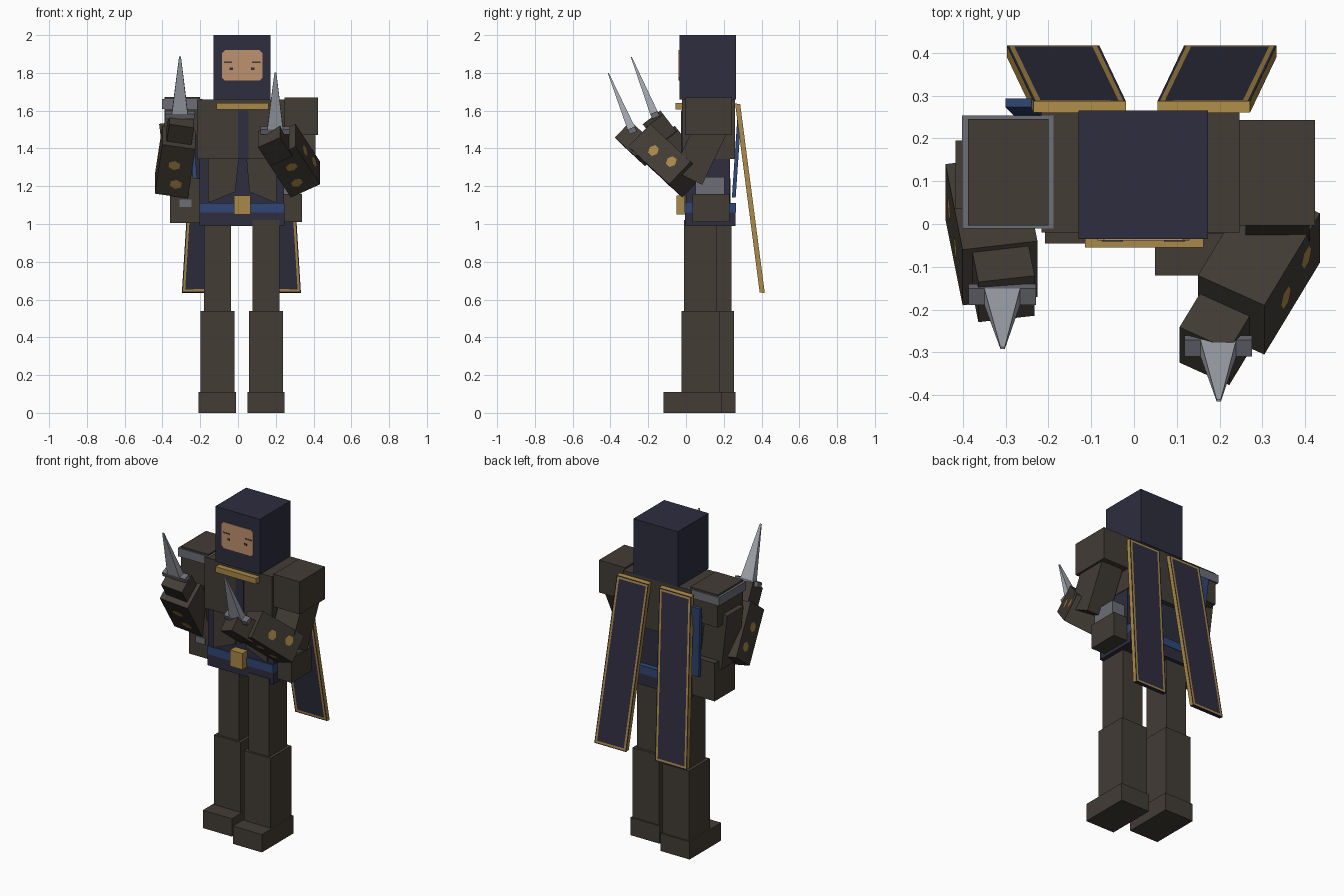
import bpy, bmesh, math
from mathutils import Vector, Matrix

if "Cube" in bpy.data.objects:
    bpy.data.objects.remove(bpy.data.objects["Cube"])


def material(name, r, g, b):
    m = bpy.data.materials.new(name)
    lin = [((c / 255 + 0.055) / 1.055) ** 2.4 for c in (r, g, b)]
    m.diffuse_color = (*lin, 1)
    m.use_nodes = True
    m.node_tree.nodes["Principled BSDF"].inputs["Base Color"].default_value = m.diffuse_color
    return m


BROWN = material("dark leather", 66, 60, 53)
NAVY = material("navy cloth", 46, 45, 62)
GOLD = material("gold trim", 168, 136, 72)
SKIN = material("skin", 190, 145, 110)
GREY = material("grey metal", 108, 110, 117)
STEEL = material("bright steel", 165, 170, 178)
BLUE = material("belt blue", 49, 70, 118)


def finish(name, bm, *mats):
    bmesh.ops.recalc_face_normals(bm, faces=bm.faces)
    me = bpy.data.meshes.new(name)
    bm.to_mesh(me)
    bm.free()
    for m in mats:
        me.materials.append(m)
    ob = bpy.data.objects.new(name, me)
    bpy.context.collection.objects.link(ob)
    return ob


def oriented_box(name, c, u, v, w, mat):
    """Box around centre c spanned by three full edge vectors."""
    bm = bmesh.new()
    M = Matrix((u, v, w)).transposed().to_4x4()
    M.translation = Vector(c)
    bmesh.ops.create_cube(bm, size=1, matrix=M)
    return finish(name, bm, mat)


def box(name, x0, x1, y0, y1, z0, z1, mat):
    return oriented_box(name, ((x0 + x1) / 2, (y0 + y1) / 2, (z0 + z1) / 2),
                        (x1 - x0, 0, 0), (0, y1 - y0, 0), (0, 0, z1 - z0), mat)


def front_plate(name, pts, y, depth, mat):
    """Outline in x and z, extruded backwards from y."""
    bm = bmesh.new()
    f = bm.faces.new([bm.verts.new((x, y, z)) for x, z in pts])
    r = bmesh.ops.extrude_face_region(bm, geom=[f])
    bmesh.ops.translate(bm, vec=(0, depth, 0),
                        verts=[v for v in r["geom"] if isinstance(v, bmesh.types.BMVert)])
    return finish(name, bm, mat)


# Legs: the one on +x stands a step forward
for side, x, y in (("left", -0.109, 0.0), ("right", 0.148, -0.075)):
    box(side + "_thigh", x - .07, x + .072, y + .065, y + .24, .53, 1.02, BROWN)
    box(side + "_shin", x - .09, x + .09, y + .052, y + .255, .10, .54, BROWN)
    box(side + "_foot", x - .099, x + .099, y - .045, y + .262, 0, .11, BROWN)

# Torso, belt and jacket
box("hips", -.205, .245, -.005, .262, .99, 1.06, NAVY)
box("belt", -.205, .245, -.008, .265, 1.06, 1.11, BLUE)
box("waist", -.203, .243, .0, .232, 1.11, 1.345, NAVY)
box("jacket", -.216, .246, -.02, .26, 1.345, 1.66, BROWN)
front_plate("left_jacket_flap", [(-.16, 1.11), (-.015, 1.17), (.005, 1.345), (-.16, 1.345)], -.008, .01, BROWN)
front_plate("right_jacket_flap", [(.205, 1.11), (.06, 1.17), (.045, 1.345), (.205, 1.345)], -.008, .01, BROWN)
box("chest_placket", 0, .055, -.026, -.018, 1.345, 1.60, NAVY)
box("collar_trim", -.115, .162, -.055, .02, 1.605, 1.64, GOLD)
box("buckle", -.02, .065, -.05, .0, 1.05, 1.15, GOLD)

# Hip pouches and small metal fittings
box("left_pouch", -.36, -.2, .035, .235, 1.005, 1.24, BROWN)
box("right_pouch", .2, .34, .035, .23, 1.01, 1.16, BROWN)
box("right_flask", .21, .33, .05, .205, 1.16, 1.25, GREY)
box("left_clasp", -.31, -.245, .028, .036, 1.09, 1.13, GREY)
oriented_box("blue_sash", (-.255, .268, 1.36), (.06, 0, 0), (0, .02, 0), (-.03, .03, .44), BLUE)

# Hooded head with face opening
box("hood", -.13, .173, -.035, .265, 1.66, 2.0, NAVY)
front_plate("face", [(-.07, 1.76), (.115, 1.76), (.13, 1.775), (.13, 1.905), (.115, 1.92),
                     (-.07, 1.92), (-.085, 1.905), (-.085, 1.775)], -.039, .005, SKIN)
for side, x in (("left", -.035), ("right", .079)):
    s = -1 if x < 0 else 1
    box(side + "_brow", x - .022 + s * .018, x + .022 + s * .018, -.041, -.038, 1.853, 1.86, BROWN)
    box(side + "_eye", x - .009, x + .009, -.041, -.038, 1.816, 1.828, NAVY)

# Shoulder guards
box("left_shoulder", -.388, -.2, -.003, .245, 1.47, 1.672, BROWN)
box("left_shoulder_rim", -.402, -.188, -.01, .253, 1.61, 1.662, GREY)
box("right_shoulder", .245, .423, -.004, .243, 1.47, 1.67, BROWN)

# Upper arms
oriented_box("left_upper_arm", (-.325, .115, 1.37), (.145, 0, .02), (0, .16, 0), (.04, 0, -.34), BROWN)
oriented_box("right_upper_arm", (.335, .075, 1.385), (.15, 0, 0), (0, .155, -.075), (0, .135, .28), BROWN)

# Forearms: centre, length, width (to the outer side) and underside vectors
ARMS = {
    "left": dict(c=(-.333, -.015, 1.328), a=(.04, -.2, .26), w=(-.175, -.02, .025), h=(0, -.13, -.1),
                 hand=(-.308, -.125, 1.49), guard=(-.308, -.165, 1.577), tip=(-.307, -.29, 1.885)),
    "right": dict(c=(.292, -.105, 1.335), a=(-.13, -.215, .2), w=(.155, -.07, .07), h=(0, -.115, -.12),
                  hand=(.197, -.255, 1.425), guard=(.197, -.285, 1.495), tip=(.198, -.412, 1.80)),
}
for side, d in ARMS.items():
    c, a, w, h = (Vector(d[k]) for k in "cawh")
    oriented_box(side + "_forearm", c, a, w, h, BROWN)
    oriented_box(side + "_hand", d["hand"], a * .5, w * .75, h * .72, BROWN)
    # Gold patches on the underside and outer side
    for i, (t, s) in enumerate(((-.25, -.08), (.12, .05))):
        for face, n, across in (("under", h, w), ("outer", w, h)):
            bm = bmesh.new()
            p = c + n * .5 + n.normalized() * .002 + a * t + across * s
            bm.faces.new([bm.verts.new(p + a * .09 * math.cos(k * math.tau / 6)
                                       + across * .19 * math.sin(k * math.tau / 6)) for k in range(6)])
            if bm.faces:
                finish(f"{side}_{face}_patch_{i}", bm, GOLD)
    # Dagger: crossguard and tapering four-sided blade
    g, tip = Vector(d["guard"]), Vector(d["tip"])
    up = (tip - g).normalized()
    fwd = up.cross(Vector((1, 0, 0)))
    oriented_box(side + "_crossguard", g, (.158, 0, 0), fwd * .042, up * .028, GREY)
    base = g + up * .012
    oriented_box(side + "_grip", g - up * .05, (.035, 0, 0), fwd * .035, up * .1, GREY)
    bm = bmesh.new()
    ring = [[bm.verts.new(q + Vector((sx * r, 0, 0)) + fwd * sy * r * .5)
             for sx, sy in ((-1, -1), (1, -1), (1, 1), (-1, 1))] for q, r in ((base, .042), (tip, .005))]
    for k in range(4):
        j = (k + 1) % 4
        bm.faces.new((ring[0][k], ring[0][j], ring[1][j], ring[1][k]))
    bm.faces.new(ring[0])
    bm.faces.new(ring[1])
    finish(side + "_blade", bm, STEEL)

# Cape tails: slanted slabs with gold edges and an inset gold border
for side, x, s in (("left", -.127, -1), ("right", .163, 1)):
    bm = bmesh.new()
    drop = Vector((s * .062, .13, -1.0))
    for t in (0, 1):
        for dx, dy in ((-.108, 0), (.108, 0), (.108, .027), (-.108, .027)):
            bm.verts.new(Vector((x + dx, .26 + dy, 1.638 - dy * .13)) + drop * t)
    bm.verts.ensure_lookup_table()
    v = list(bm.verts)
    for k in range(4):
        j = (k + 1) % 4
        bm.faces.new((v[k], v[j], v[j + 4], v[k + 4])).material_index = 1 if k in (1, 3) else 0
    bm.faces.new(v[:4]).material_index = 1
    bm.faces.new(v[4:]).material_index = 0
    bmesh.ops.recalc_face_normals(bm, faces=bm.faces)
    for f in [f for f in bm.faces if abs(f.normal.y) > .8]:
        bmesh.ops.inset_individual(bm, faces=[f], thickness=.008)
        r = bmesh.ops.inset_individual(bm, faces=[f], thickness=.016)
        for border in r["faces"]:
            border.material_index = 1
        f.material_index = 0
    finish(side + "_cape", bm, NAVY, GOLD)
